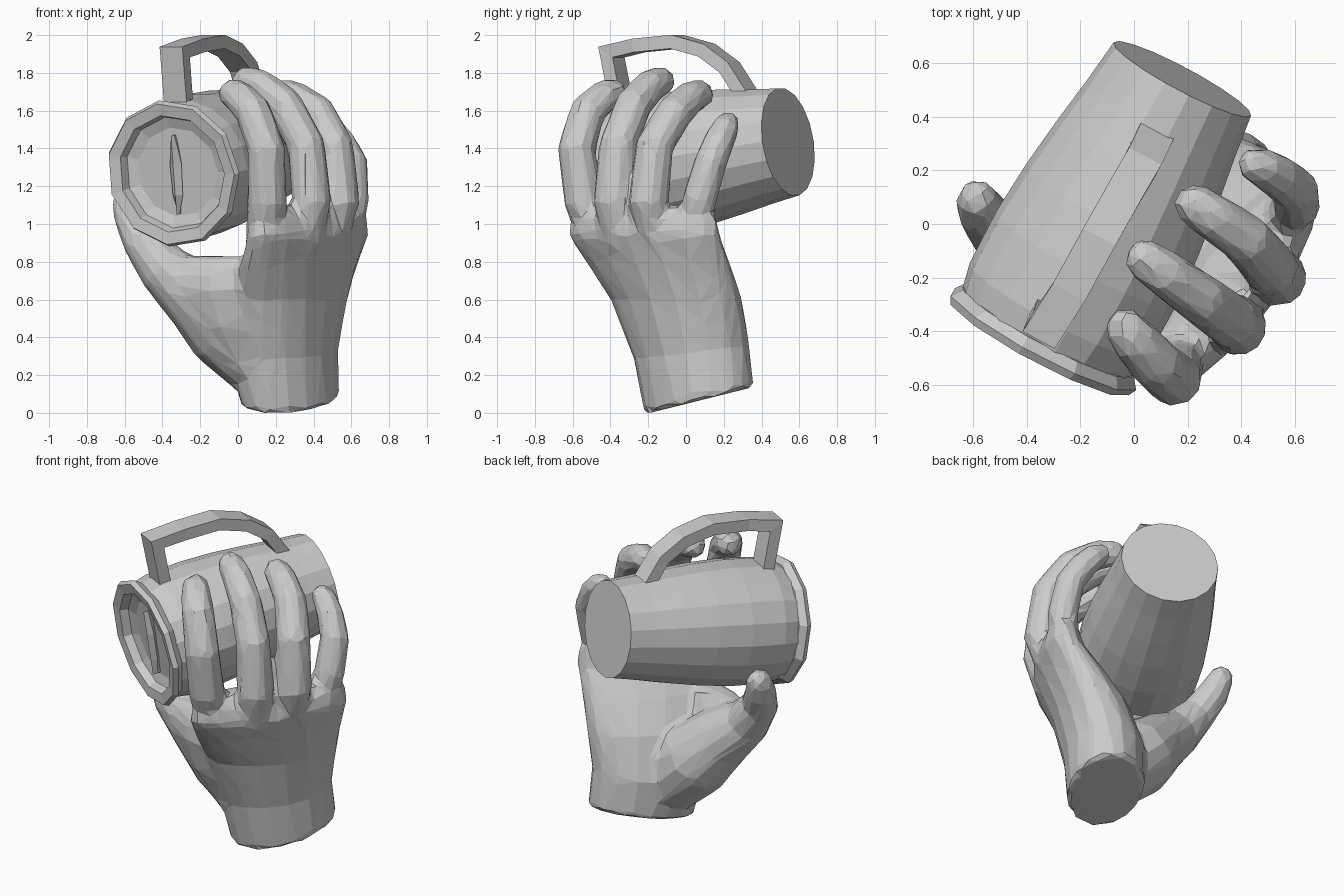
import bpy, bmesh, math
from mathutils import Vector

old = bpy.data.objects.get("Cube")
if old:
    bpy.data.objects.remove(old, do_unlink=True)

grey = bpy.data.materials.new("plain_grey")
grey.use_nodes = True
grey.diffuse_color = (0.6, 0.6, 0.6, 1)
grey.node_tree.nodes["Principled BSDF"].inputs["Base Color"].default_value = (0.6, 0.6, 0.6, 1)


def loft(bm, sections, sides, square=False):
    """Skin closed rings; each section is (centre, half axis u, half axis v)."""
    rings = []
    for c, u, v in sections:
        ring = []
        for i in range(sides):
            a = math.tau * (i + (0.5 if square else 0)) / sides
            k = math.sqrt(2) if square else 1
            ring.append(bm.verts.new(c + k * (u * math.cos(a) + v * math.sin(a))))
        rings.append(ring)
    for a, b in zip(rings, rings[1:]):
        for i in range(sides):
            j = (i + 1) % sides
            bm.faces.new((a[i], a[j], b[j], b[i]))
    bm.faces.new(rings[0][::-1])
    bm.faces.new(rings[-1])


def sweep(bm, points, radii, sides, side_axis):
    """Tapered limb that follows a path, with a rounded tip."""
    pts = [Vector(p) for p in points]
    end = (pts[-1] - pts[-2]).normalized()
    r = radii[-1]
    pts += [pts[-1] + end * r * 0.6, pts[-1] + end * r * 0.95]
    radii = list(radii) + [r * 0.8, r * 0.35]
    sections = []
    for i, p in enumerate(pts):
        t = (pts[min(i + 1, len(pts) - 1)] - pts[max(i - 1, 0)]).normalized()
        u = (side_axis - t * side_axis.dot(t)).normalized()
        sections.append((p, u * radii[i], t.cross(u) * radii[i]))
    loft(bm, sections, sides)


def ovals(bm, across, rows, sides):
    """Stack of ovals; each row is (centre, half width, half depth, tilt)."""
    across = Vector(across).normalized()
    outward = Vector((across.y, -across.x, 0))
    sections = []
    for centre, width, depth, tilt in rows:
        u, v = across * width, outward * depth
        u.z, v.z = u.y * tilt, v.y * tilt
        sections.append((Vector(centre), u, v))
    loft(bm, sections, sides)


def finish(bm, name):
    bmesh.ops.recalc_face_normals(bm, faces=bm.faces)
    mesh = bpy.data.meshes.new(name)
    bm.to_mesh(mesh)
    bm.free()
    mesh.materials.append(grey)
    ob = bpy.data.objects.new(name, mesh)
    bpy.context.scene.collection.objects.link(ob)
    return ob


# Hand: wrist and palm
hand = bmesh.new()
ovals(hand, (0.6, 0.8, 0), [
    ((0.275, 0.07, 0.065), 0.32, 0.23, 0.25),
    ((0.25, 0.03, 0.32), 0.34, 0.24, 0.12),
    ((0.28, -0.05, 0.60), 0.40, 0.23, 0),
    ((0.32, -0.14, 0.78), 0.45, 0.20, 0),
    ((0.37, -0.22, 0.94), 0.49, 0.165, 0),
    ((0.38, -0.22, 1.03), 0.47, 0.14, 0),
    ((0.38, -0.22, 1.09), 0.42, 0.08, 0)], 16)

# Web of flesh between palm and thumb
ovals(hand, (0.93, -0.37, 0), [
    ((0.08, -0.06, 0.20), 0.16, 0.15, 0),
    ((-0.03, -0.14, 0.45), 0.25, 0.16, 0),
    ((-0.10, -0.19, 0.65), 0.32, 0.14, 0),
    ((-0.10, -0.21, 0.76), 0.31, 0.11, 0),
    ((-0.08, -0.22, 0.83), 0.26, 0.06, 0)], 12)

# Four curled fingers
fingers = {
    "index": [(0.14, -0.46, 0.9), (0.155, -0.54, 1.12), (0.15, -0.58, 1.4),
              (0.08, -0.52, 1.6), (0.0, -0.43, 1.68), (-0.03, -0.39, 1.69)],
    "middle": [(0.35, -0.34, 0.9), (0.39, -0.385, 1.12), (0.36, -0.36, 1.42),
               (0.25, -0.28, 1.63), (0.11, -0.18, 1.74), (0.045, -0.135, 1.755)],
    "ring": [(0.47, -0.16, 0.9), (0.54, -0.20, 1.12), (0.51, -0.165, 1.42),
             (0.42, -0.06, 1.59), (0.29, 0.03, 1.675), (0.23, 0.07, 1.685)],
    "little": [(0.55, 0.04, 0.9), (0.605, 0.07, 1.13), (0.60, 0.13, 1.33),
               (0.53, 0.18, 1.45), (0.48, 0.21, 1.51), (0.45, 0.22, 1.53)]}
for name, path in fingers.items():
    size = 0.85 if name == "little" else 1
    sweep(hand, path, [size * r for r in (0.10, 0.11, 0.105, 0.1, 0.09, 0.083)], 9,
          Vector((0.6, 0.8, 0)))

# Thumb with its fleshy base
sweep(hand, [(0.12, -0.01, 0.28), (-0.06, -0.03, 0.46), (-0.22, -0.06, 0.62),
             (-0.40, -0.07, 0.77), (-0.51, -0.03, 0.92), (-0.57, 0.05, 1.05),
             (-0.585, 0.09, 1.13)],
      [0.21, 0.23, 0.19, 0.14, 0.11, 0.095, 0.08], 12, Vector((0, 1, 0)))

# Fuse the hand into one faceted skin
hand_ob = finish(hand, "hand")
remesh = hand_ob.modifiers.new("fuse", "REMESH")
remesh.mode = "VOXEL"
remesh.voxel_size = 0.022
soften = hand_ob.modifiers.new("soften", "SMOOTH")
soften.iterations = 8
facets = hand_ob.modifiers.new("facets", "DECIMATE")
facets.ratio = 0.05

# Mug: one closed turned profile of (distance along axis, radius)
base = Vector((-0.35, -0.45, 1.265))
axis = Vector((0.53, 0.99, 0.17))
length = axis.length
axis.normalize()
side = Vector((0.88, -0.47, 0)).normalized()
up = side.cross(axis).normalized()


def turned(name, profile, sides):
    bm = bmesh.new()
    loft(bm, [(base + axis * d, side * r, up * r) for d, r in profile], sides)
    return finish(bm, name)


turned("mug_body", [(0.07, 0.30), (0.03, 0.35), (0.15, 0.375), (0.37, 0.378), (0.58, 0.363),
                    (0.78, 0.338), (0.97, 0.31), (length, 0.29)], 18)

# Raised rim and the recessed face inside it
turned("mug_rim", [(0.08, 0.12), (0.07, 0.24), (0.05, 0.30), (0.0, 0.315), (-0.01, 0.38),
                   (0.02, 0.395), (0.06, 0.365), (0.10, 0.12)], 11)

# Narrow leaf-shaped ridge on the recessed face
ridge = bmesh.new()
loft(ridge, [(base + axis * 0.05 + up * h, side * w, axis * 0.03)
             for h, w in [(-0.22, 0.004), (-0.12, 0.03), (0.05, 0.035), (0.2, 0.004)]], 4)
finish(ridge, "mug_face_ridge")

# Handle: flat strip with an upright front leg and a curved back
handle = bmesh.new()
path = [Vector(p) for p in [(-0.31, -0.33, 1.58), (-0.335, -0.395, 1.91), (-0.24, -0.25, 1.945),
                            (-0.13, -0.05, 1.965), (-0.04, 0.11, 1.92), (0.03, 0.23, 1.83),
                            (0.075, 0.325, 1.68)]]
strips = []
for i, p in enumerate(path):
    before = (p - path[i - 1]).normalized() if i else Vector((0, 0, 1))
    after = (path[i + 1] - p).normalized() if i + 1 < len(path) else before
    t = (before + after).normalized()
    n = side.cross(t).normalized()
    mitre = 1 / max(0.5, t.dot(after))
    strips.append((p, side * 0.068, n * 0.036 * mitre))
loft(handle, strips, 4, square=True)
finish(handle, "mug_handle")
